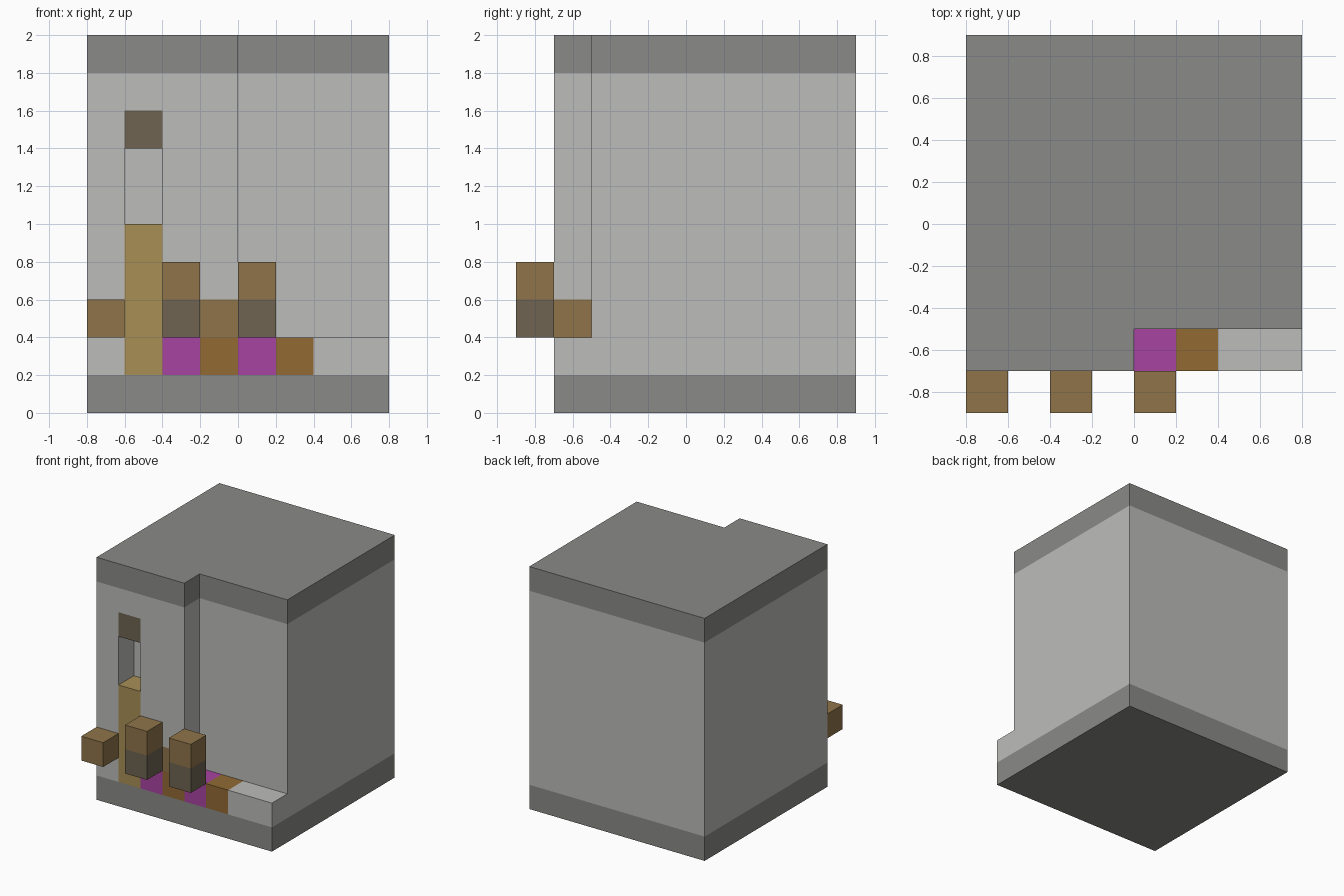
import bpy
import bmesh
import math
from mathutils import Vector

cube = bpy.data.objects.get("Cube")
if cube:
    bpy.data.objects.remove(cube, do_unlink=True)

S = 0.2                              # size of one block
ORIGIN = Vector((-0.8, -0.9, 0.0))   # corner of the block grid


def linear(c):
    c /= 255
    return c / 12.92 if c <= 0.04045 else ((c + 0.055) / 1.055) ** 2.4


# Flat colours, as 8-bit display values
PALETTE = {
    "dark_stone": (138, 138, 136),
    "pale_stone": (188, 188, 186),
    "brown_wood": (143, 116, 73),
    "dark_wood": (110, 100, 82),
    "tan_wood": (168, 143, 86),
    "orange_wood": (146, 106, 52),
    "magenta": (167, 68, 160),
}
NAMES = list(PALETTE)
materials = []
for name, rgb in PALETTE.items():
    colour = (*[linear(c) for c in rgb], 1)
    mat = bpy.data.materials.new(name)
    mat.diffuse_color = colour
    mat.use_nodes = True
    bsdf = mat.node_tree.nodes["Principled BSDF"]
    bsdf.inputs["Base Color"].default_value = colour
    bsdf.inputs["Roughness"].default_value = 0.9
    materials.append(mat)


def build(name, layers):
    """Fill block ranges in order (None carves), then skin the outside."""
    cells = {}
    for colour, xs, ys, zs in layers:
        for x in range(*xs):
            for y in range(*ys):
                for z in range(*zs):
                    if colour:
                        cells[x, y, z] = NAMES.index(colour)
                    else:
                        cells.pop((x, y, z), None)
    bm = bmesh.new()
    for cell, index in cells.items():
        for axis in range(3):
            for sign in (-1, 1):
                n = Vector((0, 0, 0))
                n[axis] = sign
                if tuple(int(a + b) for a, b in zip(cell, n)) in cells:
                    continue
                u = Vector((0, 0, 0))
                u[(axis + 1) % 3] = 1
                v = n.cross(u)
                centre = Vector(cell) + Vector((0.5, 0.5, 0.5)) + n / 2
                corners = [centre + (a * u + b * v) / 2
                           for a, b in ((-1, -1), (1, -1), (1, 1), (-1, 1))]
                face = bm.faces.new([bm.verts.new(ORIGIN + c * S) for c in corners])
                face.material_index = index
    bmesh.ops.remove_doubles(bm, verts=bm.verts, dist=0.001)
    # Merge the blocks of one colour into large flat faces
    bmesh.ops.dissolve_limit(bm, angle_limit=math.radians(1), verts=bm.verts,
                             edges=bm.edges, delimit={'MATERIAL'})
    mesh = bpy.data.meshes.new(name)
    bm.to_mesh(mesh)
    bm.free()
    for mat in materials:
        mesh.materials.append(mat)
    obj = bpy.data.objects.new(name, mesh)
    bpy.context.collection.objects.link(obj)
    return obj


FRONT = (1, 2)   # front row of the walls
PORCH = (0, 1)   # row that stands out before the walls

build("building", [
    # walls, base and roof
    ("pale_stone", (0, 8), (1, 9), (0, 10)),
    ("dark_stone", (0, 8), (1, 9), (0, 1)),
    ("dark_stone", (0, 8), (1, 9), (9, 10)),
    # corner notch above the step
    (None, (4, 8), FRONT, (2, 10)),
    (None, (3, 4), FRONT, (2, 3)),
    ("brown_wood", (3, 4), FRONT, (2, 3)),
    ("orange_wood", (3, 6), FRONT, (1, 2)),
    # column, window slot and lintel
    ("tan_wood", (1, 2), FRONT, (1, 5)),
    (None, (1, 2), FRONT, (5, 7)),
    ("dark_wood", (1, 2), FRONT, (7, 8)),
    # low panels
    ("magenta", (2, 3), FRONT, (1, 2)),
    ("magenta", (4, 5), FRONT, (1, 2)),
])

build("side_block", [("brown_wood", (0, 1), PORCH, (2, 3))])
for side, x in (("right", 2), ("left", 4)):
    build(side + "_post", [("dark_wood", (x, x + 1), PORCH, (2, 3)),
                           ("brown_wood", (x, x + 1), PORCH, (3, 4))])
